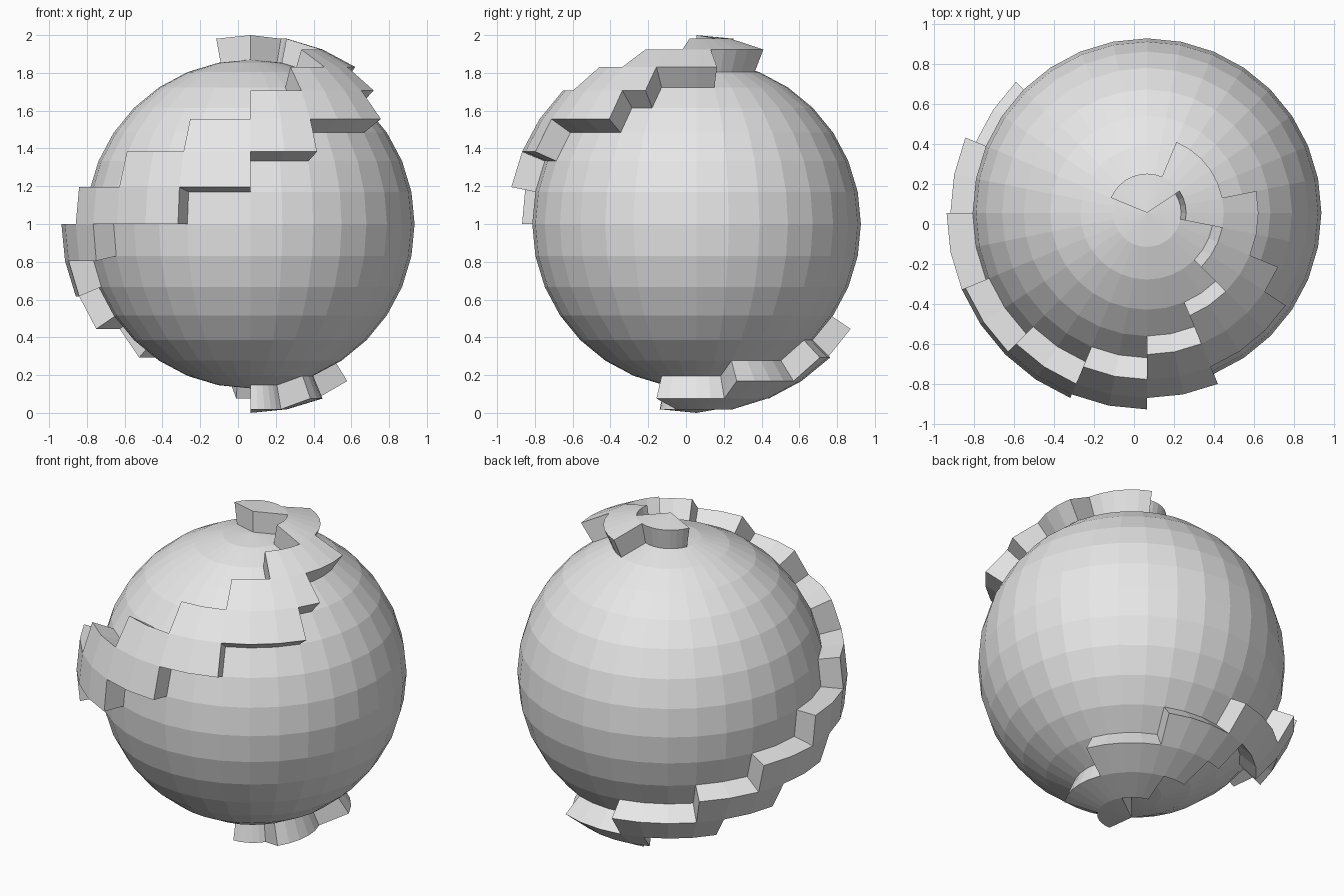
import bpy
import bmesh
import math

# Remove the default cube only
cube = bpy.data.objects.get("Cube")
if cube:
    bpy.data.objects.remove(cube, do_unlink=True)

SEGMENTS, RINGS = 32, 16
STEP = math.pi / RINGS
INNER, OUTER = 0.87, 1.0

# Spiral ridge: for each ring from top to bottom, the segments it starts and ends at
STARTS = [3, -1, -4, -6, -8, -10, -12, -14, -16, -18, -20, -23, -26, -30, -35, -40]
ENDS = [14, 6, 1, -2, -3, -6, -8, -10, -13, -15, -17, -19, -22, -23, -25, -29]


def on_ridge(face):
    """True where a sphere face belongs to the spiral ridge."""
    c = face.calc_center_median()
    ring = min(RINGS - 1, int(math.acos(c.z / c.length) / STEP))
    segment = math.floor(math.atan2(c.y, c.x) / STEP)
    return (segment - STARTS[ring]) % SEGMENTS < ENDS[ring] - STARTS[ring]


# Plain grey material
grey = bpy.data.materials.new("light_grey")
grey.use_nodes = True
colour = (0.8, 0.8, 0.8, 1.0)
grey.diffuse_color = colour
for node in grey.node_tree.nodes:
    if node.type == "BSDF_PRINCIPLED":
        node.inputs["Base Color"].default_value = colour

# Faceted sphere
bm = bmesh.new()
bmesh.ops.create_uvsphere(bm, u_segments=SEGMENTS, v_segments=RINGS, radius=INNER)

# Raise the spiral ridge radially out of the sphere
ridge = [f for f in bm.faces if on_ridge(f)]
raised = bmesh.ops.extrude_face_region(bm, geom=ridge)["geom"]
for item in raised:
    if isinstance(item, bmesh.types.BMVert):
        item.co *= OUTER / INNER
leftover = [f for f in ridge if f.is_valid]
if leftover:
    bmesh.ops.delete(bm, geom=leftover, context="FACES")
bmesh.ops.recalc_face_normals(bm, faces=bm.faces)

mesh = bpy.data.meshes.new("spiral_sphere")
bm.to_mesh(mesh)
bm.free()
mesh.materials.append(grey)

sphere = bpy.data.objects.new("spiral_sphere", mesh)
sphere.location = (0.065, 0.056, 1.0)
bpy.context.collection.objects.link(sphere)
